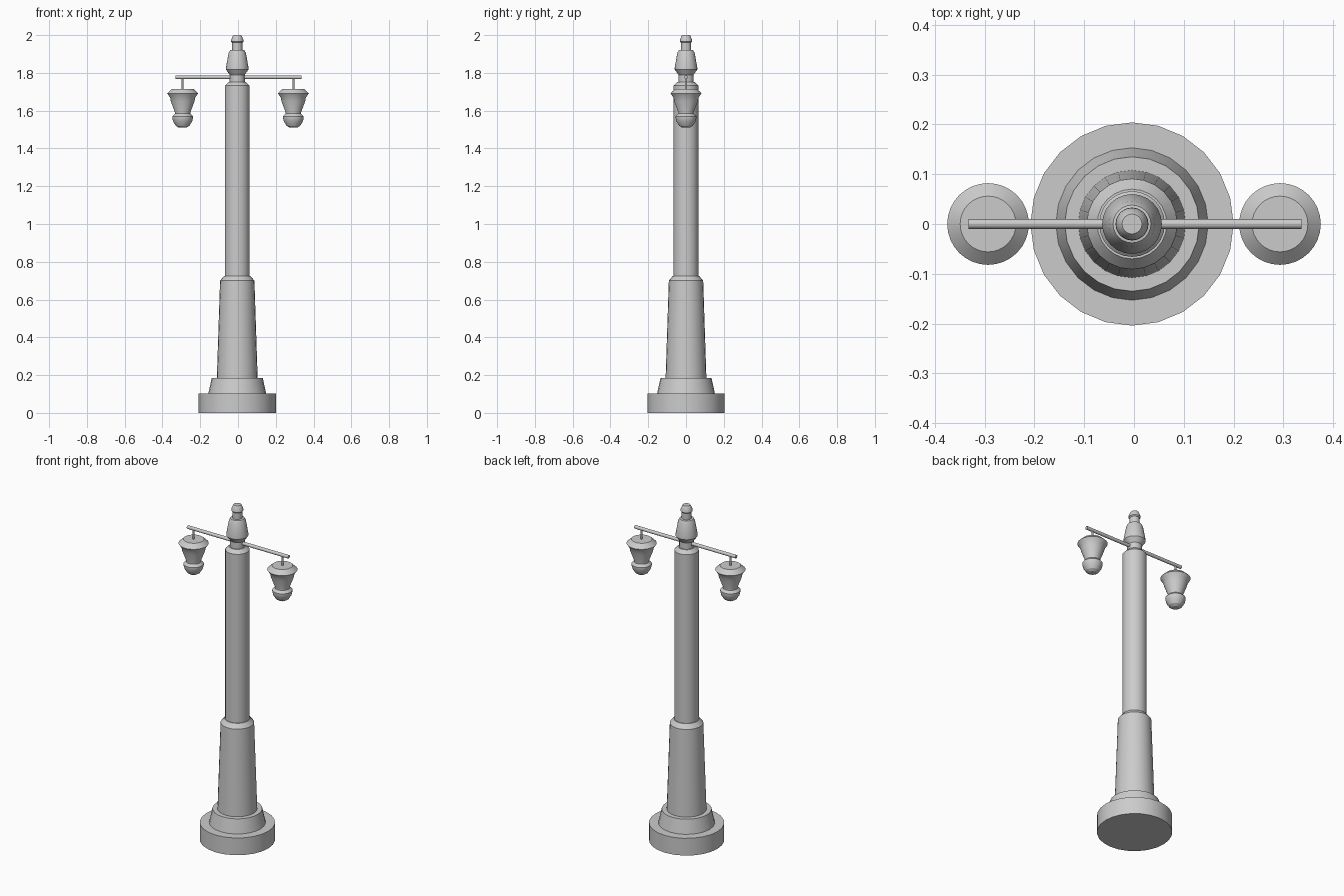
import bpy, bmesh, math
from mathutils import Matrix

if "Cube" in bpy.data.objects:
    bpy.data.objects.remove(bpy.data.objects["Cube"])

CX = -0.004  # the post sits a hair left of the lamp pair's middle


def lathe(name, profile, x=0.0, sides=24, angle=25):
    """Closed surface of revolution from (radius, z) points, bottom to top."""
    bm = bmesh.new()
    rings = []
    for r, z in profile:
        rings.append([bm.verts.new((x + r * math.cos(2 * math.pi * i / sides),
                                    r * math.sin(2 * math.pi * i / sides), z))
                      for i in range(sides)])
    for a, b in zip(rings, rings[1:]):
        for i in range(sides):
            j = (i + 1) % sides
            bm.faces.new((a[i], a[j], b[j], b[i]))
    bm.faces.new(rings[0][::-1])
    bm.faces.new(rings[-1])
    return finish(name, bm, angle)


def finish(name, bm, angle=25):
    mesh = bpy.data.meshes.new(name)
    bm.to_mesh(mesh)
    bm.free()
    ob = bpy.data.objects.new(name, mesh)
    bpy.context.collection.objects.link(ob)
    bpy.ops.object.select_all(action='DESELECT')
    ob.select_set(True)
    bpy.context.view_layer.objects.active = ob
    bpy.ops.object.shade_smooth_by_angle(angle=math.radians(angle))
    return ob


# Stepped foot
lathe("base", [(0.204, 0), (0.204, 0.103)], CX)
lathe("base_collar", [(0.153, 0.103), (0.135, 0.185)], CX)

# Tapered lower column and straight shaft
lathe("lower_column", [(0.108, 0.185), (0.091, 0.70), (0.07, 0.725)], CX)
lathe("shaft", [(0.066, 0.725), (0.066, 1.732), (0.046, 1.752)], CX)

# Neck and finial
lathe("finial", [(0.040, 1.752), (0.040, 1.79), (0.060, 1.818), (0.060, 1.826),
                 (0.046, 1.905), (0.038, 1.92), (0.027, 1.922), (0.027, 1.96),
                 (0.033, 1.966), (0.032, 1.975), (0.024, 1.995), (0.020, 2.0)], CX)

# Cross arm
bm = bmesh.new()
bmesh.ops.create_cone(bm, cap_ends=True, segments=16, radius1=0.01, radius2=0.01,
                      depth=0.668,
                      matrix=Matrix.Translation((0.002, 0, 1.777)) @ Matrix.Rotation(math.pi / 2, 4, 'Y'))
finish("cross_arm", bm)

# Hanging lamps, one at each end
lamp = [(0.020, 1.51), (0.036, 1.52), (0.050, 1.542), (0.055, 1.562), (0.055, 1.57),
        (0.041, 1.584), (0.041, 1.592), (0.063, 1.65), (0.066, 1.668),
        (0.082, 1.692), (0.056, 1.716)]
for side, sx in (("left", -0.293), ("right", 0.293)):
    lathe(side + "_hanger", [(0.005, 1.71), (0.005, 1.777)], sx, sides=12)
    lathe(side + "_lamp", lamp, sx, sides=32)
